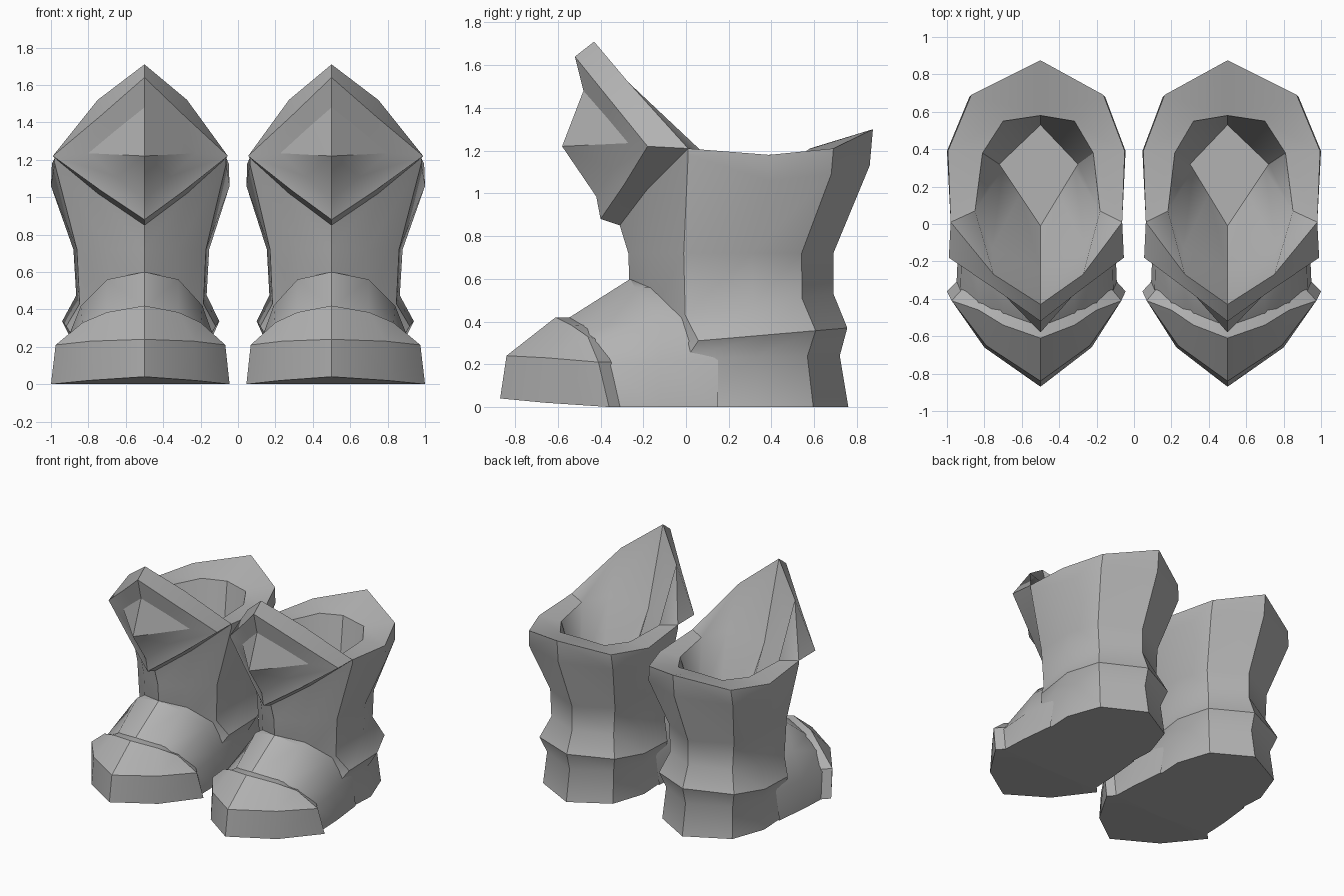
import bpy
import bmesh
import math

default_cube = bpy.data.objects.get("Cube")
if default_cube:
    bpy.data.objects.remove(default_cube, do_unlink=True)

# One plain grey for everything
grey = bpy.data.materials.new("plain grey")
grey.use_nodes = True
colour = (0.45, 0.45, 0.45, 1)
grey.diffuse_color = colour
grey.node_tree.nodes["Principled BSDF"].inputs["Base Color"].default_value = colour

BOOT_CENTRE = 0.5
INNER_SCALE = 0.91      # the inner half of each boot is a little narrower
CREASE = math.radians(33)


def loft(name, rows, boot_side, cap_ends=False):
    """Skin half-width rows of points, mirrored about the boot's centre line."""
    bm = bmesh.new()
    shared = {}

    def vertex(point, half):
        x, y, z = point
        if half < 0:
            x = -x * INNER_SCALE
        key = (round(boot_side * (BOOT_CENTRE + x), 4), round(y, 4), round(z, 4))
        if key not in shared:
            shared[key] = bm.verts.new(key)
        return shared[key]

    def face(points, half):
        corners = list(dict.fromkeys(vertex(p, half) for p in points))
        if len(corners) > 2 and not bm.faces.get(corners):
            bm.faces.new(corners)

    for half in (1, -1):
        for lower, upper in zip(rows, rows[1:]):
            for i in range(len(lower) - 1):
                face((lower[i], lower[i + 1], upper[i + 1], upper[i]), half)
        if cap_ends:
            face(rows[0], half)
            face(rows[-1], half)

    bmesh.ops.recalc_face_normals(bm, faces=bm.faces)
    mesh = bpy.data.meshes.new(name)
    bm.to_mesh(mesh)
    bm.free()
    mesh.materials.append(grey)
    mesh.shade_smooth()
    mesh.set_sharp_from_angle(angle=CREASE)
    part = bpy.data.objects.new(name, mesh)
    bpy.context.collection.objects.link(part)
    return part


# Half outline of the leg, from the front point round to the back point
OUTLINE = [(0, -1), (0.5, -0.8), (0.95, -0.46), (1, 0.2), (0.77, 0.69), (0, 1)]


def leg_ring(width, front, back, z_front, z_back):
    middle, reach = (front + back) / 2, (back - front) / 2
    ring = []
    for across, along in OUTLINE:
        lift = max(0, along + 0.46) / 1.46
        ring.append((width * across, middle + reach * along,
                     z_front + (z_back - z_front) * lift))
    return ring


# Shared edge where the shin guard meets the leg
guard_top = [(0, -0.43, 1.71), (0.25, -0.27, 1.52), (0.48, 0.01, 1.21)]
guard_bottom = [(0, -0.31, 0.85), (0.25, -0.18, 1.02)]

# Leg: heel, ankle band, flared cuff, rim and hollow
leg_rows = [
    leg_ring(0.41, -0.30, 0.76, 0, 0),
    leg_ring(0.39, -0.26, 0.72, 0.23, 0.24),
    leg_ring(0.44, -0.20, 0.755, 0.31, 0.37),
    leg_ring(0.365, -0.26, 0.69, 0.43, 0.53),
    leg_ring(0.38, -0.27, 0.69, 0.72, 0.72),
    guard_bottom + [(0.48, 0.01, 1.18), (0.5, 0.39, 1.06),
                    (0.38, 0.68, 1.09), (0, 0.86, 1.13)],
    guard_top + [(0.495, 0.39, 1.18), (0.37, 0.69, 1.21), (0, 0.875, 1.3)],
    [(0, -0.25, 1.12), (0.26, -0.13, 1.2), (0.35, 0.07, 1.2),
     (0.31, 0.38, 1.18), (0.2, 0.55, 1.19), (0, 0.58, 1.21)],
    [(0, -0.01, 0.75), (0.11, 0.155, 0.75), (0.2, 0.29, 0.75),
     (0.22, 0.32, 0.75), (0.11, 0.425, 0.75), (0, 0.53, 0.75)],
]

# Shin guard: bevelled diamond plate with a raised pyramid
guard_rows = [
    guard_top + guard_bottom[::-1],
    [(0, -0.52, 1.64), (0.24, -0.35, 1.43), (0.49, -0.18, 1.22),
     (0.24, -0.29, 1.04), (0, -0.40, 0.88)],
    [(0, -0.48, 1.48), (0.15, -0.375, 1.36), (0.3, -0.27, 1.235),
     (0.15, -0.345, 1.11), (0, -0.42, 0.985)],
    [(0, -0.58, 1.22)] * 5,
]

# Foot: sections from the toe cap back into the leg
foot_rows = [
    [(0, -0.56, 0.41), (0.2, -0.5, 0.36), (0.33, -0.44, 0.3),
     (0.43, -0.39, 0.19), (0.45, -0.34, 0), (0, -0.34, 0)],
    [(0, -0.26, 0.6), (0.2, -0.24, 0.56), (0.34, -0.12, 0.42),
     (0.42, -0.12, 0.22), (0.44, -0.12, 0), (0, -0.12, 0)],
    [(0, 0.1, 0.6), (0.15, 0.1, 0.55), (0.3, 0.15, 0.42),
     (0.38, 0.15, 0.22), (0.41, 0.15, 0), (0, 0.15, 0)],
]

# Toe cap: sole, bumper edge, top and the step down to the foot
toe_rows = [
    [(0, -0.34, 0)] * 4,
    [(0, -0.87, 0.04), (0.3, -0.66, 0.02), (0.5, -0.36, 0), (0.44, -0.30, 0)],
    [(0, -0.84, 0.24), (0.29, -0.65, 0.23), (0.475, -0.41, 0.21), (0.42, -0.35, 0.21)],
    [(0, -0.61, 0.42), (0.2, -0.54, 0.385), (0.33, -0.46, 0.33), (0.3, -0.4, 0.31)],
    [(0, -0.52, 0.42), (0.19, -0.46, 0.38), (0.3, -0.4, 0.31), (0.3, -0.4, 0.31)],
]

for side_name, side in (("left", 1), ("right", -1)):
    loft(side_name + "_boot_leg", leg_rows, side, cap_ends=True)
    loft(side_name + "_shin_guard", guard_rows, side)
    loft(side_name + "_foot", foot_rows, side)
    loft(side_name + "_toe_cap", toe_rows, side)
